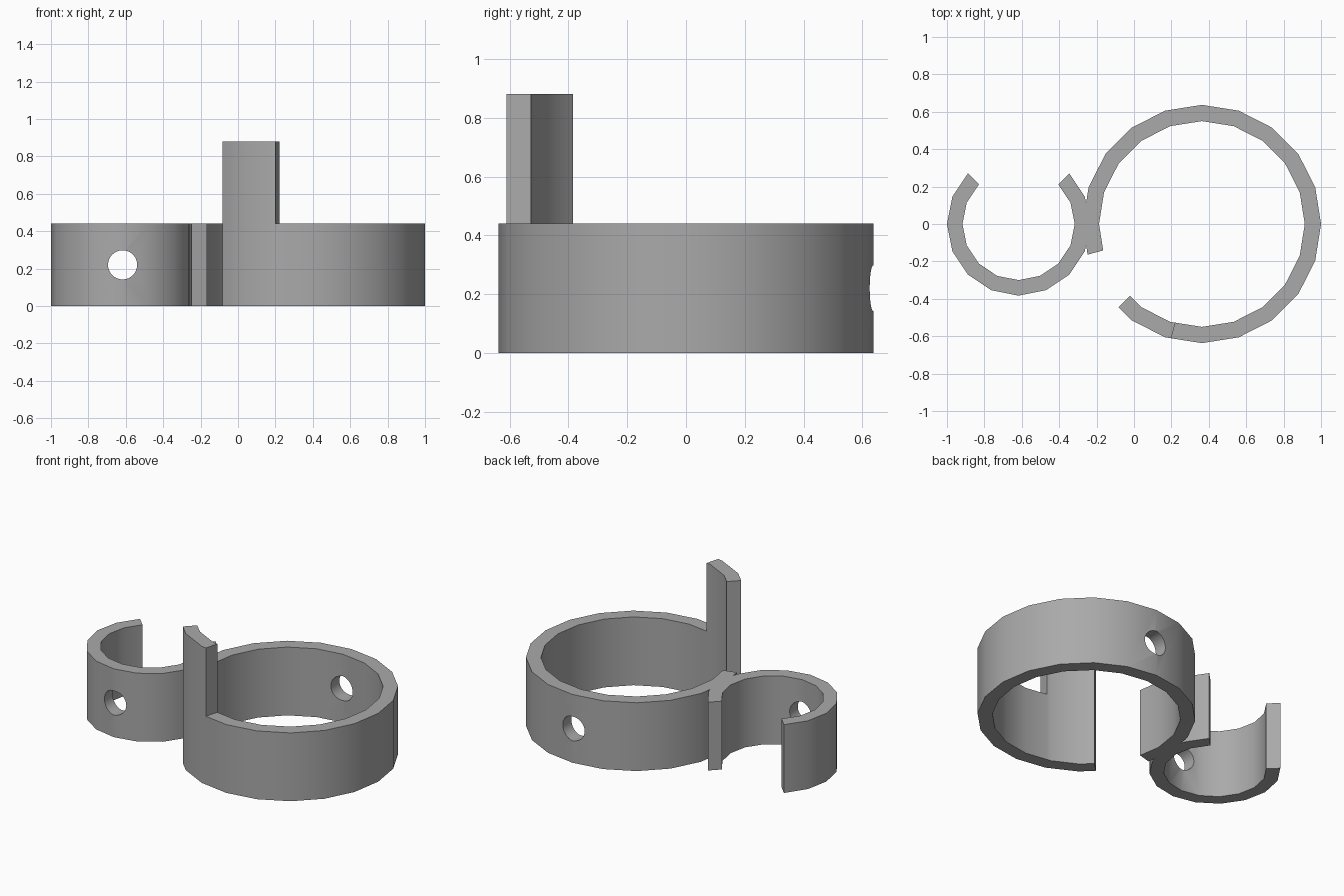
import bpy
import bmesh
from math import cos, sin, radians, pi

HEIGHT, TAB_HEIGHT = 0.44, 0.88
BIG_X, SMALL_X = 0.363, -0.617

if "Cube" in bpy.data.objects:
    bpy.data.objects.remove(bpy.data.objects["Cube"])

grey = bpy.data.materials.new("plain grey")
grey.use_nodes = True
grey.diffuse_color = (0.4, 0.4, 0.4, 1)
grey.node_tree.nodes["Principled BSDF"].inputs["Base Color"].default_value = grey.diffuse_color


def polygon_point(cx, radius, sides, angle):
    """Point on a regular polygon's outline at an angle in degrees."""
    step = 360 / sides
    r = radius * cos(pi / sides) / cos(radians(angle % step - step / 2))
    return cx + r * cos(radians(angle)), r * sin(radians(angle)), 0


def arc_wall(name, cx, outer, inner, sides, start, end, height):
    """Upright wall following part of a polygonal ring."""
    step = 360 / sides
    corners = [i * step for i in range(2 * sides) if start < i * step < end]
    angles = [start] + corners + [end]
    bm = bmesh.new()
    rows = [[bm.verts.new(polygon_point(cx, r, sides, a)) for a in angles] for r in (inner, outer)]
    faces = [bm.faces.new((rows[0][i], rows[1][i], rows[1][i + 1], rows[0][i + 1]))
             for i in range(len(angles) - 1)]
    top = bmesh.ops.extrude_face_region(bm, geom=faces, use_keep_orig=True)["geom"]
    bmesh.ops.translate(bm, vec=(0, 0, height), verts=[g for g in top if isinstance(g, bmesh.types.BMVert)])
    bmesh.ops.recalc_face_normals(bm, faces=bm.faces)
    mesh = bpy.data.meshes.new(name)
    bm.to_mesh(mesh)
    bm.free()
    mesh.materials.append(grey)
    obj = bpy.data.objects.new(name, mesh)
    bpy.context.collection.objects.link(obj)
    return obj


def combine(obj, other, operation):
    """Apply a boolean and remove the helper."""
    bpy.context.view_layer.objects.active = obj
    mod = obj.modifiers.new("combine", "BOOLEAN")
    mod.operation, mod.object, mod.solver = operation, other, "EXACT"
    bpy.ops.object.modifier_apply(modifier=mod.name)
    bpy.data.objects.remove(other)


# Two open rings joined side by side
body = arc_wall("double_clip_body", BIG_X, 0.637, 0.55, 20, 255, 555, HEIGHT)
small = arc_wall("small_clip", SMALL_X, 0.383, 0.3, 16, 135, 405, HEIGHT)
combine(body, small, "UNION")

# Screw holes: back of the big ring, front of the small one
for x, y in ((BIG_X, 0.6), (SMALL_X, -0.34)):
    bpy.ops.mesh.primitive_cylinder_add(vertices=32, radius=0.078, depth=0.3,
                                        location=(x, y, HEIGHT / 2), rotation=(pi / 2, 0, 0))
    cutter = bpy.context.object
    cutter.hide_render = True
    cutter.data.materials.append(grey)
    combine(body, cutter, "DIFFERENCE")

# Tall tab at the open end of the big ring
tab = arc_wall("tall_tab", BIG_X, 0.637, 0.55, 20, 225, 255, TAB_HEIGHT)

# Smooth walls with sharp rims
bpy.ops.object.select_all(action="DESELECT")
for obj in (body, tab):
    obj.select_set(True)
bpy.context.view_layer.objects.active = body
bpy.ops.object.shade_smooth_by_angle(angle=radians(30))
